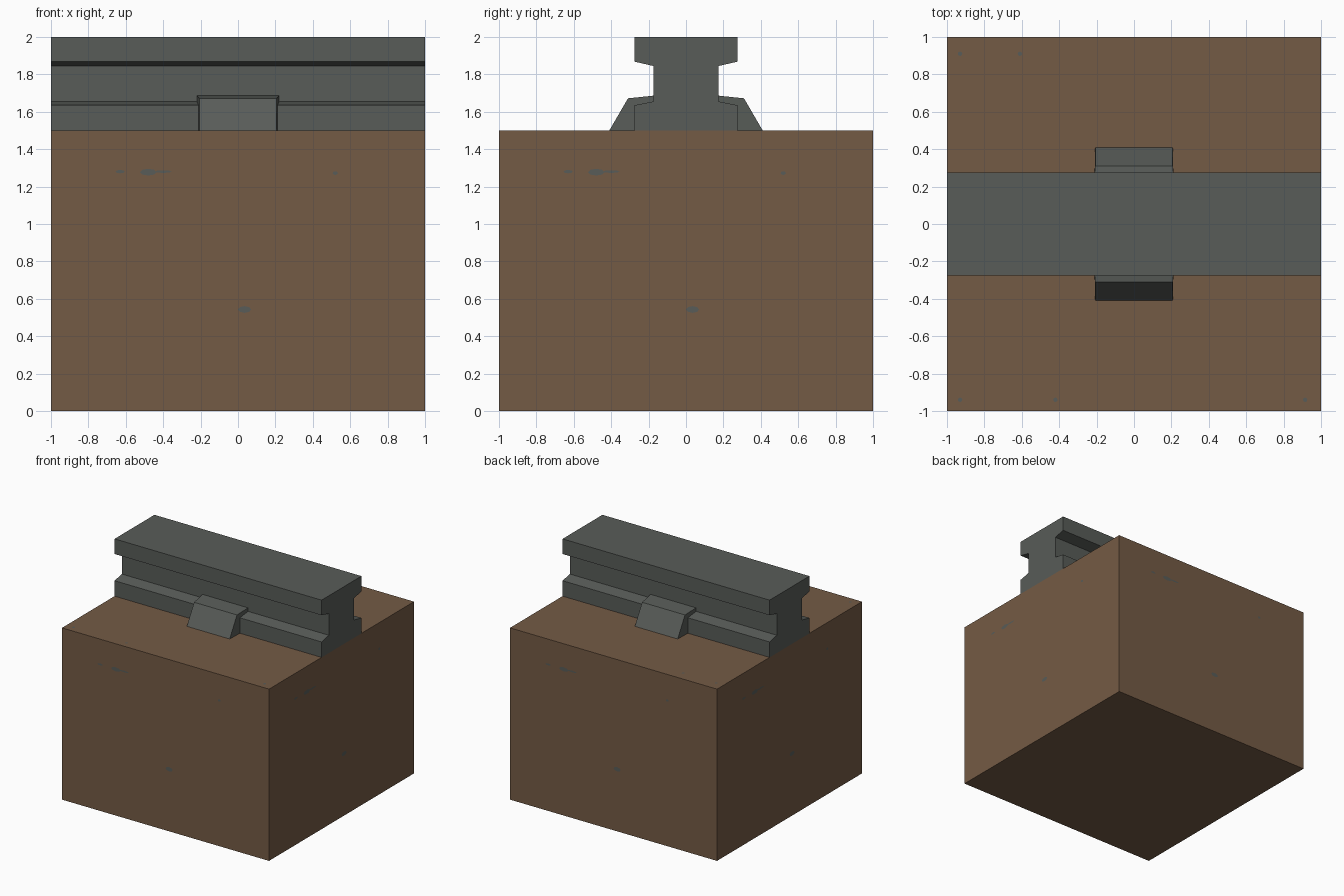
import bpy, bmesh, math
from mathutils import Matrix, Vector

if "Cube" in bpy.data.objects:
    bpy.data.objects.remove(bpy.data.objects["Cube"])


def material(name, rgb):
    m = bpy.data.materials.new(name)
    m.diffuse_color = (*rgb, 1)
    m.use_nodes = True
    m.node_tree.nodes["Principled BSDF"].inputs["Base Color"].default_value = m.diffuse_color
    return m


BROWN = material("earth brown", (0.175, 0.104, 0.059))
GREY = material("steel grey", (0.098, 0.107, 0.098))


def finish(bm, name, mat):
    bmesh.ops.recalc_face_normals(bm, faces=bm.faces)
    me = bpy.data.meshes.new(name)
    bm.to_mesh(me)
    bm.free()
    me.materials.append(mat)
    ob = bpy.data.objects.new(name, me)
    bpy.context.collection.objects.link(ob)
    return ob


def extrude_profile(name, pts, mat, half_width):
    """Sweep a (y, z) profile along x; half_width(y) allows tapered ends."""
    bm = bmesh.new()
    a = [bm.verts.new((-half_width(y), y, z)) for y, z in pts]
    b = [bm.verts.new((half_width(y), y, z)) for y, z in pts]
    bm.faces.new(a)
    bm.faces.new(b[::-1])
    n = len(pts)
    for i in range(n):
        j = (i + 1) % n
        bm.faces.new((a[i], b[i], b[j], a[j]))
    return finish(bm, name, mat)


# Base block
bm = bmesh.new()
bmesh.ops.create_cube(bm, size=1, matrix=Matrix.Translation((0, 0, 0.75)) @ Matrix.Diagonal((2, 2, 1.5, 1)))
finish(bm, "base_block", BROWN)

# Rail with head, web and foot
side = [(0.275, 1.5), (0.275, 1.635), (0.175, 1.655),
        (0.175, 1.845), (0.275, 1.868), (0.275, 2.0)]
extrude_profile("rail", side + [(-y, z) for y, z in side[::-1]], GREY, lambda y: 1.0)

# Clips holding the foot on both sides
clip = [(0.41, 1.5), (0.31, 1.672), (0.175, 1.686),
        (0.175, 1.655), (0.275, 1.635), (0.275, 1.5)]
for name, s in (("front_clip", -1), ("back_clip", 1)):
    extrude_profile(name, [(s * y, z) for y, z in clip], GREY,
                    lambda y: 0.207 + 0.013 * max(0, 0.31 - abs(y)) / 0.135)


# Small grey flecks, as thin plates on the four sides and the top
def fleck(bm, matrix, rx, ry):
    bmesh.ops.create_circle(bm, cap_ends=True, segments=8, radius=1,
                            matrix=matrix @ Matrix.Diagonal((rx, ry, 1, 1)))


bm = bmesh.new()
side_flecks = [(-0.63, 1.28, 0.025, 0.009), (-0.48, 1.277, 0.045, 0.018),
               (-0.40, 1.28, 0.045, 0.007), (0.035, 0.543, 0.035, 0.018),
               (0.52, 1.272, 0.014, 0.01)]
for k in range(4):
    turn = Matrix.Rotation(k * math.pi / 2, 4, 'Z')
    for x, z, rx, rz in side_flecks:
        fleck(bm, turn @ Matrix.Translation((x, -1.001, z)) @ Matrix.Rotation(math.pi / 2, 4, 'X'), rx, rz)
for x, y in ((-0.93, 0.91), (-0.61, 0.91), (-0.93, -0.94), (-0.42, -0.94), (0.915, -0.94)):
    fleck(bm, Matrix.Translation((x, y, 1.501)), 0.012, 0.012)
# Face outward from the block
for f in bm.faces:
    f.normal_update()
    c = f.calc_center_median()
    if f.normal.dot(Vector((c.x, c.y, c.z - 0.75))) < 0:
        f.normal_flip()
me = bpy.data.meshes.new("block_flecks")
bm.to_mesh(me)
bm.free()
me.materials.append(GREY)
bpy.context.collection.objects.link(bpy.data.objects.new("block_flecks", me))
